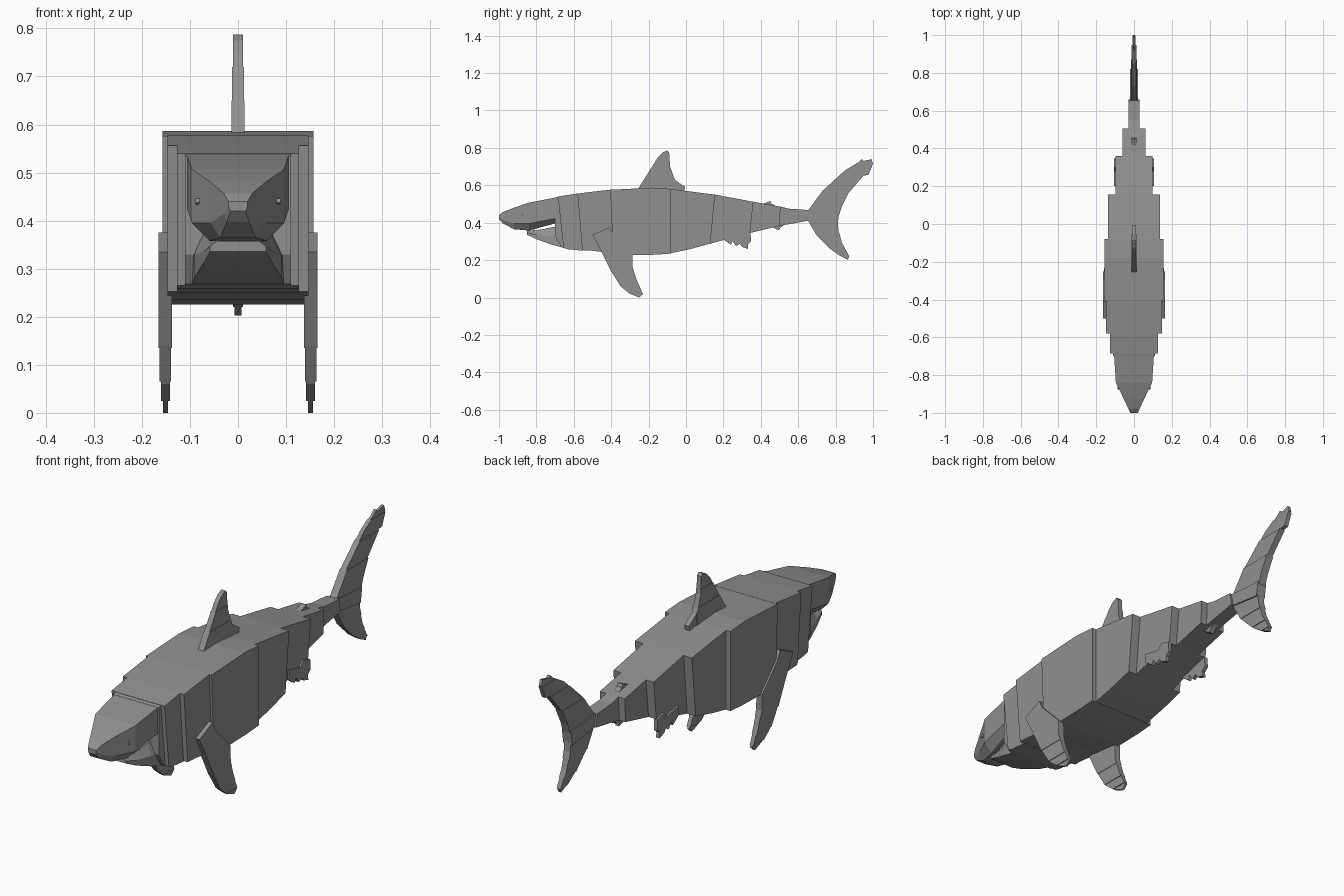
import bpy, bmesh

grey = bpy.data.materials.new("slate grey")
grey.diffuse_color = (0.28, 0.28, 0.28, 1)


def finish(name, bm):
    bmesh.ops.recalc_face_normals(bm, faces=bm.faces[:])
    me = bpy.data.meshes.new(name)
    bm.to_mesh(me)
    bm.free()
    me.materials.append(grey)
    ob = bpy.data.objects.new(name, me)
    bpy.context.collection.objects.link(ob)
    return ob


def slab(name, outline, half, x=0.0, low=None, high=None, axis=2):
    """Extrude a (y, z) outline across x, optionally keeping only low..high along an axis."""
    bm = bmesh.new()
    bm.faces.new([bm.verts.new((x - half, y, z)) for y, z in outline])
    for limit, sign in ((low, -1), (high, 1)):
        if limit is not None:
            co, no = [0, 0, 0], [0, 0, 0]
            co[axis], no[axis] = limit, sign
            bmesh.ops.bisect_plane(bm, geom=bm.verts[:] + bm.edges[:] + bm.faces[:],
                                   plane_co=co, plane_no=no, clear_outer=True)
    out = bmesh.ops.extrude_face_region(bm, geom=bm.faces[:])
    moved = [v for v in out["geom"] if isinstance(v, bmesh.types.BMVert)]
    bmesh.ops.translate(bm, verts=moved, vec=(2 * half, 0, 0))
    return finish(name, bm)


def stepped(name, outline, bands, x=0.0, axis=2):
    """Fin made of slices, each with its own thickness."""
    for i, (low, high, half) in enumerate(bands):
        slab(f"{name}_{i + 1}", outline, half, x, low, high, axis)


def loft(name, rows):
    """Skin through symmetric (y, [(x, z), ...]) sections."""
    bm = bmesh.new()
    rings = []
    for y, pts in rows:
        full = pts + [(-px, pz) for px, pz in reversed(pts)]
        rings.append([bm.verts.new((px, y, pz)) for px, pz in full])
    n = len(rings[0])
    for a, b in zip(rings, rings[1:]):
        for i in range(n):
            j = (i + 1) % n
            bm.faces.new((a[i], a[j], b[j], b[i]))
    bm.faces.new(rings[0])
    bm.faces.new(rings[-1])
    return finish(name, bm)


# Body blocks with slanted joints, each one a different width
blocks = [
    ("neck", 0.110, [(-0.70, 0.535), (-0.67, 0.542), (-0.635, 0.26), (-0.665, 0.268), (-0.70, 0.33)]),
    ("gill_block", 0.127, [(-0.685, 0.54), (-0.58, 0.556), (-0.55, 0.25), (-0.63, 0.258), (-0.655, 0.265)]),
    ("shoulder", 0.147, [(-0.58, 0.556), (-0.40, 0.577), (-0.385, 0.236), (-0.50, 0.25), (-0.555, 0.253)]),
    ("trunk", 0.157, [(-0.405, 0.576), (-0.18, 0.587), (-0.08, 0.580), (-0.08, 0.235),
                      (-0.16, 0.229), (-0.29, 0.226), (-0.39, 0.237)]),
    ("belly", 0.137, [(-0.08, 0.580), (0.155, 0.550), (0.13, 0.288), (0.02, 0.258), (-0.08, 0.237)]),
    ("hip", 0.097, [(0.155, 0.550), (0.36, 0.512), (0.342, 0.345), (0.13, 0.288)]),
    ("tail_root", 0.06, [(0.36, 0.512), (0.505, 0.486), (0.50, 0.383), (0.342, 0.345)]),
    ("tail_stem", 0.03, [(0.505, 0.486), (0.55, 0.475), (0.65, 0.468), (0.66, 0.412), (0.50, 0.383)]),
    ("tail_joint", 0.022, [(0.64, 0.468), (0.73, 0.458), (0.82, 0.455), (0.81, 0.39), (0.65, 0.411)]),
]
for name, half, outline in blocks:
    slab(name, outline, half)

# Head wedge with chamfered underside
head = [(-1.0, 0.020, 0.440, 0.430, 0.420, 0.8), (-0.98, 0.029, 0.456, 0.415, 0.397, 0.8),
        (-0.92, 0.057, 0.480, 0.395, 0.365, 0.65), (-0.84, 0.096, 0.507, 0.395, 0.358, 0.62),
        (-0.685, 0.106, 0.537, 0.425, 0.400, 0.75)]
loft("head", [(y, [(w, zt), (w, zm), (w * k, zb)]) for y, w, zt, zm, zb, k in head])

# Lower jaw
jaw = [(-0.85, 0.058, 0.358, 0.336), (-0.80, 0.072, 0.358, 0.312),
       (-0.72, 0.090, 0.375, 0.283), (-0.65, 0.097, 0.385, 0.265)]
loft("lower_jaw", [(y, [(w * 0.75, zt), (w, (zt + zb) / 2), (w, zb)]) for y, w, zt, zb in jaw])

# Dorsal fin and its rear flap
dorsal = [(-0.26, 0.57), (-0.25, 0.59), (-0.20, 0.67), (-0.15, 0.75), (-0.125, 0.775),
          (-0.10, 0.787), (-0.09, 0.775), (-0.085, 0.70), (-0.06, 0.63), (-0.055, 0.57)]
stepped("dorsal_fin", dorsal, [(None, 0.65, 0.014), (0.65, 0.72, 0.012), (0.72, None, 0.010)])
slab("dorsal_flap", [(-0.08, 0.57), (-0.075, 0.66), (-0.055, 0.625), (-0.005, 0.592), (-0.01, 0.565)], 0.011)

pectoral = [(-0.50, 0.335), (-0.46, 0.26), (-0.40, 0.14), (-0.35, 0.06), (-0.30, 0.02), (-0.25, 0.0),
            (-0.23, 0.018), (-0.262, 0.09), (-0.285, 0.16), (-0.287, 0.23), (-0.39, 0.335), (-0.41, 0.375)]
pelvic = [(0.20, 0.35), (0.20, 0.31), (0.24, 0.282), (0.248, 0.302), (0.268, 0.275), (0.288, 0.287),
          (0.30, 0.27), (0.332, 0.26), (0.33, 0.285), (0.348, 0.30), (0.345, 0.345), (0.30, 0.358), (0.28, 0.335)]
for side, s in (("right", 1), ("left", -1)):
    # Paired fins
    stepped(f"{side}_pectoral_fin", pectoral,
            [(0.135, None, 0.014), (0.065, 0.135, 0.012), (0.025, 0.065, 0.009), (None, 0.025, 0.005)], s * 0.151)
    slab(f"{side}_pelvic_fin", pelvic, 0.008, s * 0.097)
    # Eye
    slab(f"{side}_eye", [(-0.877, 0.438), (-0.872, 0.446), (-0.864, 0.446), (-0.859, 0.438), (-0.868, 0.434)],
         0.004, s * 0.084)
    # Teeth along the jaw
    for i in range(4):
        y = -0.845 + i * 0.025
        slab(f"{side}_tooth_{i + 1}", [(y, 0.352), (y + 0.008, 0.368), (y + 0.016, 0.352)],
             0.004, s * (0.043 + i * 0.005))

# Small fins near the tail
slab("second_dorsal_fin", [(0.40, 0.49), (0.415, 0.502), (0.45, 0.516), (0.455, 0.502), (0.475, 0.492), (0.47, 0.48)], 0.012)
slab("anal_fin", [(0.455, 0.385), (0.47, 0.372), (0.495, 0.36), (0.508, 0.375), (0.525, 0.39), (0.49, 0.40)], 0.012)

# Tail lobes
upper = [(0.65, 0.462), (0.73, 0.57), (0.85, 0.68), (0.92, 0.722), (0.94, 0.74), (0.95, 0.73), (0.992, 0.74),
         (1.0, 0.715), (0.975, 0.655), (0.95, 0.652), (0.87, 0.56), (0.835, 0.49), (0.82, 0.445)]
stepped("upper_tail_lobe", upper, [(None, 0.56, 0.017), (0.56, 0.65, 0.013), (0.65, 0.71, 0.009), (0.71, None, 0.006)])
lower = [(0.65, 0.415), (0.70, 0.33), (0.77, 0.26), (0.82, 0.225), (0.865, 0.203), (0.873, 0.22),
         (0.835, 0.29), (0.815, 0.36), (0.812, 0.40)]
stepped("lower_tail_lobe", lower, [(0.33, None, 0.016), (0.26, 0.33, 0.013), (0.22, 0.26, 0.010), (None, 0.22, 0.007)])
